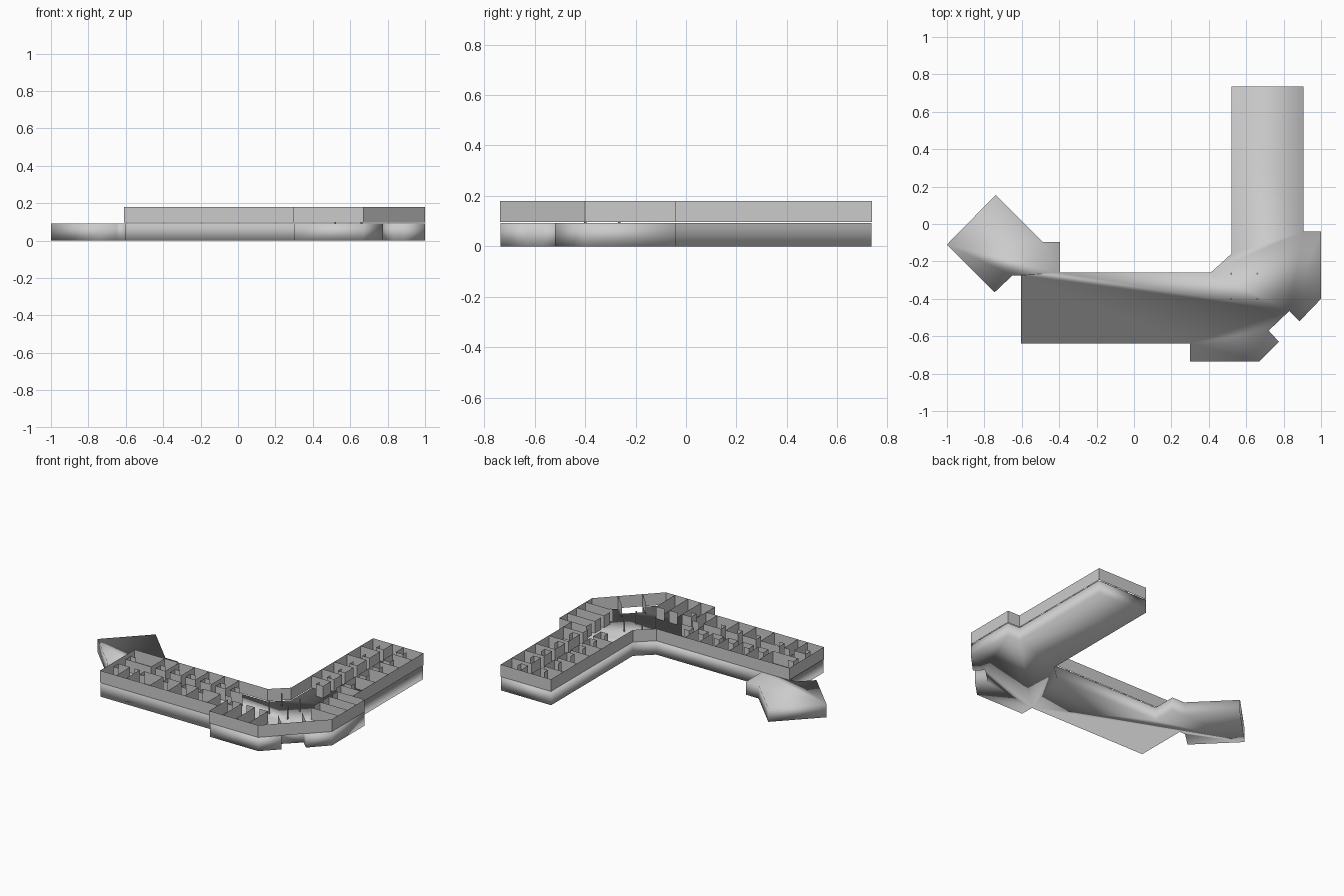
import bpy, bmesh, math

if "Cube" in bpy.data.objects:
    bpy.data.objects.remove(bpy.data.objects["Cube"])

ROOF = 0.092            # top of the ground floor
Z0, Z1 = 0.096, 0.18    # upper-floor wall heights


def finish(name, bm, smooth=False):
    me = bpy.data.meshes.new(name)
    bm.to_mesh(me)
    bm.free()
    for p in me.polygons:
        p.use_smooth = smooth
    ob = bpy.data.objects.new(name, me)
    bpy.context.collection.objects.link(ob)
    return ob


def walls(name, paths, closed=False):
    """Thin upright sheets along polylines."""
    bm = bmesh.new()
    for path in paths:
        n = len(path)
        lo = [bm.verts.new((x, y, Z0)) for x, y in path]
        hi = [bm.verts.new((x, y, Z1)) for x, y in path]
        for i in range(n if closed else n - 1):
            j = (i + 1) % n
            bm.faces.new((lo[i], lo[j], hi[j], hi[i]))
    return finish(name, bm)


# Ground floor: solid block with the angled annex and the entrance notch
ground = [(-.605, -.64), (.30, -.64), (.30, -.735), (.67, -.735), (.775, -.63),
          (.72, -.57), (.83, -.465), (.885, -.52), (1, -.40), (1, -.04),
          (.905, -.04), (.905, .735), (.52, .735), (.52, -.16), (.41, -.26),
          (-.395, -.26), (-.395, -.095), (-.49, -.095), (-.74, .155),
          (-1, -.11), (-.745, -.365), (-.65, -.275), (-.605, -.275)]
bm = bmesh.new()
base = bm.faces.new([bm.verts.new((x, y, 0)) for x, y in ground])
top = bmesh.ops.extrude_face_region(bm, geom=[base], use_keep_orig=True)
bmesh.ops.translate(bm, vec=(0, 0, ROOF),
                    verts=[v for v in top["geom"] if isinstance(v, bmesh.types.BMVert)])
bmesh.ops.recalc_face_normals(bm, faces=bm.faces)
finish("ground_floor", bm, smooth=True)

# Upper floor outer walls
outer = [(-.61, -.64), (.295, -.64), (.295, -.737), (.67, -.737), (1, -.40),
         (1, -.04), (.905, -.04), (.905, .737), (.52, .737), (.52, -.16),
         (.41, -.26), (-.61, -.26)]
walls("upper_outer_walls", [outer], closed=True)


def room_row(to_xy, cuts, outside, corridor):
    """Partitions, corridor wall with door gaps, and a closet for each room."""
    P = lambda *pts: [to_xy(u, v) for u, v in pts]
    inward = 1 if outside > corridor else -1
    door, deep = .035, .055
    out = [P((u, outside), (u, corridor)) for u in cuts[1:-1]]
    for a, b in zip(cuts, cuts[1:]):
        c = corridor + inward * deep
        out.append(P((a + door, corridor), (b, corridor)))
        if b - a > .1:
            out.append(P((a + door, corridor), (a + door, c), (a + door + .04, c)))
    return out


# West wing rooms
along_x = lambda u, v: (u, v)
walls("west_wing_south_rooms",
      room_row(along_x, [-.61, -.485, -.41, -.23, -.09, .04, .21, .295], -.64, -.49))
walls("west_wing_north_rooms",
      room_row(along_x, [-.61, -.38, -.27, -.15, -.04, .08, .19, .32], -.26, -.41))

# North wing rooms
along_y = lambda u, v: (v, u)
walls("north_wing_east_rooms",
      room_row(along_y, [-.04, .05, .21, .355, .475, .615, .737], .905, .755))
walls("north_wing_west_rooms",
      room_row(along_y, [-.06, .06, .18, .31, .45, .60, .737], .52, .67))

# Corner block rooms around the foyer
walls("corner_south_rooms", room_row(along_x, [.295, .40, .50, .60], -.737, -.53)
      + [[(.295, -.64), (.295, -.53)], [(.60, -.737), (.60, -.53)]])
walls("corner_east_rooms", room_row(along_y, [-.33, -.23, -.13, -.04], 1.0, .79)
      + [[(1, -.33), (.79, -.33)], [(.905, -.04), (.79, -.04)]])
walls("entrance_walls", [[(.775, -.63), (.68, -.535)], [(.885, -.52), (.79, -.425)]])

# Foyer columns
bm = bmesh.new()
for x in (.52, .66):
    for y in (-.265, -.40):
        r = bmesh.ops.create_cone(bm, cap_ends=True, segments=8, radius1=.005,
                                  radius2=.005, depth=Z1 - ROOF)
        bmesh.ops.translate(bm, verts=r["verts"], vec=(x, y, (Z1 + ROOF) / 2))
finish("foyer_columns", bm)
